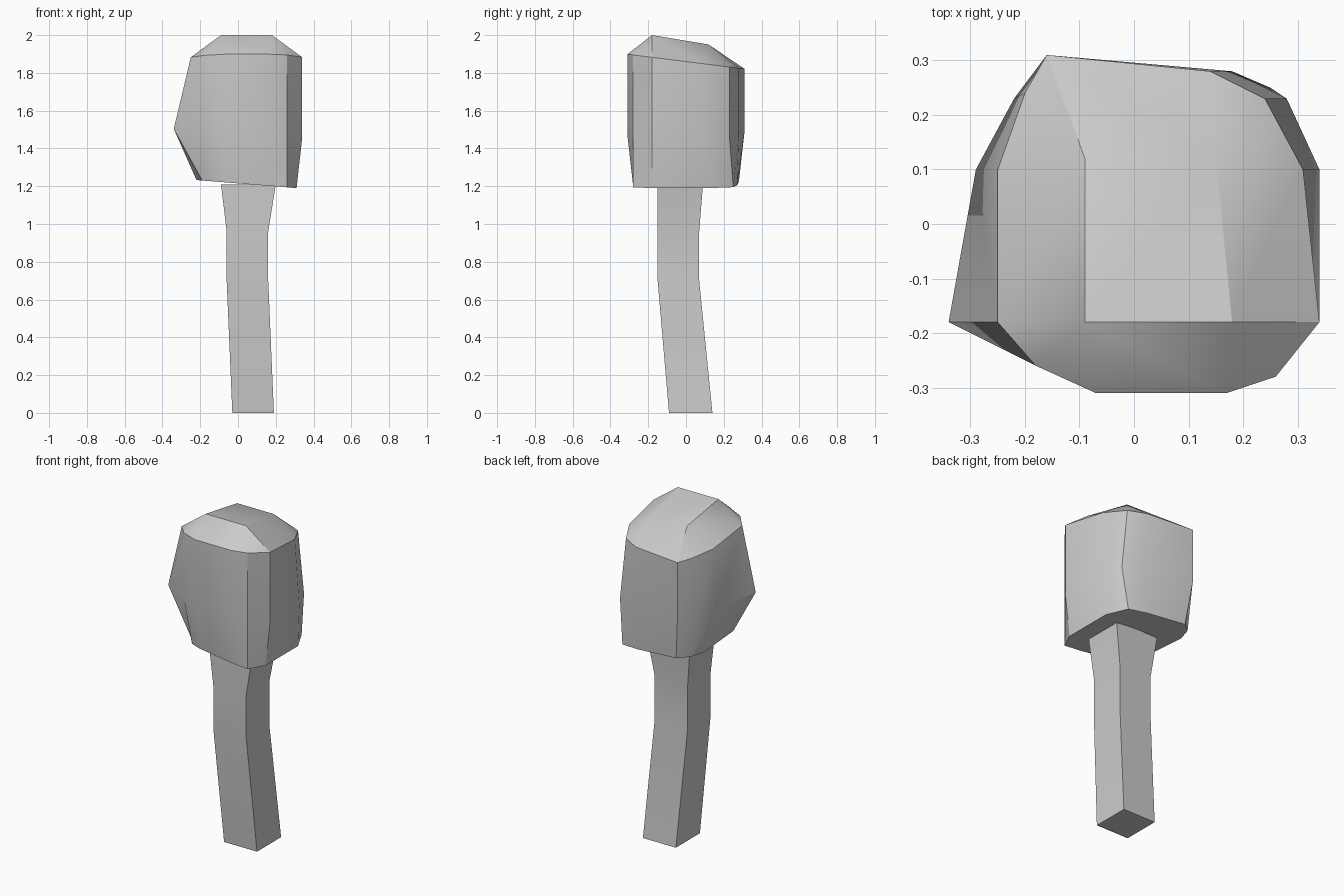
import bpy
import bmesh
from math import radians

default_cube = bpy.data.objects.get("Cube")
if default_cube:
    bpy.data.objects.remove(default_cube, do_unlink=True)

# One plain grey for the whole tree
grey = bpy.data.materials.new("plain_grey")
grey.use_nodes = True
colour = (0.6, 0.6, 0.6, 1.0)
grey.diffuse_color = colour
grey.node_tree.nodes["Principled BSDF"].inputs["Base Color"].default_value = colour


def add_ring(bm, outline, height):
    """Add a ring of vertices; height is a function of x and y."""
    return [bm.verts.new((x, y, height(x, y))) for x, y in outline]


def bridge(bm, lower, upper):
    """Join two rings of equal length with quads."""
    count = len(lower)
    for i in range(count):
        j = (i + 1) % count
        bm.faces.new((lower[i], lower[j], upper[j], upper[i]))


def finish(bm, name):
    """Turn the mesh into a shaded object with sharp corners."""
    bmesh.ops.recalc_face_normals(bm, faces=bm.faces[:])
    mesh = bpy.data.meshes.new(name)
    bm.to_mesh(mesh)
    bm.free()
    mesh.materials.append(grey)
    obj = bpy.data.objects.new(name, mesh)
    bpy.context.collection.objects.link(obj)
    bpy.ops.object.select_all(action="DESELECT")
    obj.select_set(True)
    bpy.context.view_layer.objects.active = obj
    bpy.ops.object.shade_smooth_by_angle(angle=radians(30))
    return obj


# Trunk: four rectangular sections (height, left, right, front, back)
trunk_sections = [
    (0.0, -0.03, 0.19, -0.09, 0.14),
    (0.7, -0.06, 0.16, -0.15, 0.07),
    (0.96, -0.06, 0.16, -0.15, 0.07),
    (1.21, -0.09, 0.2, -0.15, 0.09),
]
bm = bmesh.new()
trunk_rings = []
for z, x_min, x_max, y_min, y_max in trunk_sections:
    outline = [(x_min, y_min), (x_max, y_min), (x_max, y_max), (x_min, y_max)]
    trunk_rings.append(add_ring(bm, outline, lambda x, y: z))
for lower, upper in zip(trunk_rings, trunk_rings[1:]):
    bridge(bm, lower, upper)
bm.faces.new(trunk_rings[0])
bm.faces.new(trunk_rings[-1])
finish(bm, "trunk")

# Crown outlines: every third point is a corner, starting at front -x
base_outline = [
    (-0.14, -0.24), (-0.08, -0.26), (0.16, -0.28), (0.26, -0.28),
    (0.31, -0.18), (0.31, 0.13), (0.25, 0.25), (0.13, 0.27),
    (-0.13, 0.28), (-0.19, 0.23), (-0.22, 0.14), (-0.19, -0.18),
]
belly_outline = [
    (-0.18, -0.26), (-0.07, -0.31), (0.17, -0.31), (0.26, -0.28),
    (0.34, -0.18), (0.34, 0.1), (0.28, 0.23), (0.18, 0.28),
    (-0.16, 0.31), (-0.22, 0.23), (-0.29, 0.1), (-0.34, -0.18),
]
shoulder_outline = [
    (-0.18, -0.26), (-0.07, -0.31), (0.17, -0.31), (0.26, -0.28),
    (0.34, -0.18), (0.31, 0.1), (0.24, 0.23), (0.14, 0.28),
    (-0.16, 0.31), (-0.2, 0.24), (-0.25, 0.1), (-0.25, -0.18),
]
top_outline = [(-0.09, -0.18), (0.18, -0.18), (0.15, 0.12), (-0.09, 0.12)]

# Crown: tilted rings joined into a faceted block
bm = bmesh.new()
base = add_ring(bm, base_outline, lambda x, y: max(1.19, 1.215 - 0.08 * x))
belly = add_ring(bm, belly_outline, lambda x, y: 1.48 - 0.07 * x)
shoulder = add_ring(bm, shoulder_outline, lambda x, y: 1.86 - 0.125 * y)
top = add_ring(bm, top_outline, lambda x, y: 2.0 if y < 0 else 1.95)
bridge(bm, base, belly)
bridge(bm, belly, shoulder)
bm.faces.new(base)
bm.faces.new(top)

# Crown slopes: one sloping panel and two corner triangles per side
for side in range(4):
    start, near, far, end = [shoulder[(side * 3 + i) % 12] for i in range(4)]
    top_start, top_end = top[side], top[(side + 1) % 4]
    bm.faces.new((top_start, start, near))
    bm.faces.new((top_start, near, far, top_end))
    bm.faces.new((top_end, far, end))
finish(bm, "crown")
